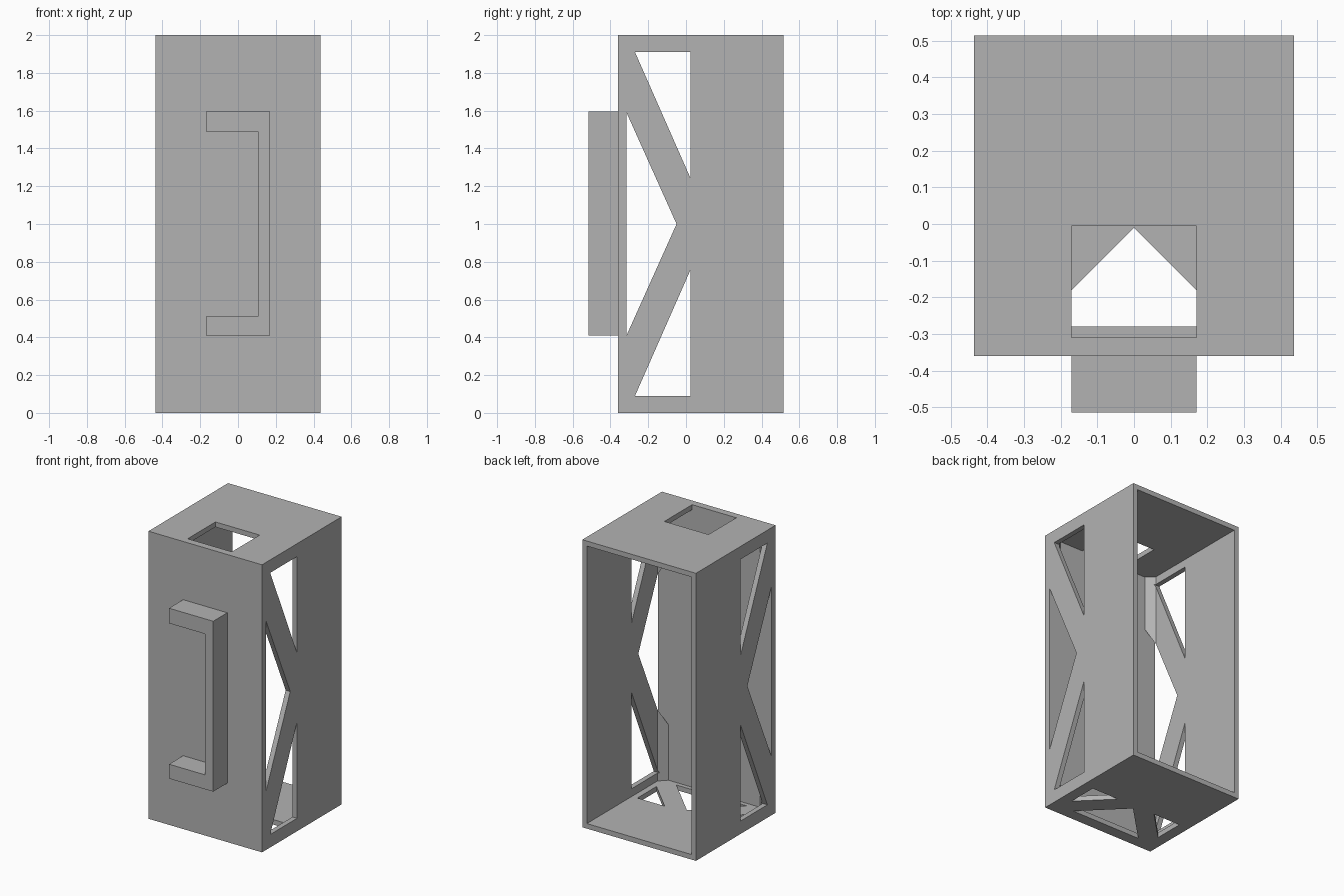
import bpy
import bmesh
from mathutils import Vector

old = bpy.data.objects.get("Cube")
if old:
    bpy.data.objects.remove(old, do_unlink=True)

grey = bpy.data.materials.new("plain grey")
grey.use_nodes = True
colour = (0.45, 0.45, 0.45, 1)
grey.diffuse_color = colour
grey.node_tree.nodes["Principled BSDF"].inputs["Base Color"].default_value = colour


def prism(name, outline, axis, start, end):
    """Extrude a 2D outline along an axis; outline uses the other two axes in order."""
    def place(a, b):
        coords = [a, b]
        coords.insert(axis, start)
        return coords
    bm = bmesh.new()
    face = bm.faces.new([bm.verts.new(place(a, b)) for a, b in outline])
    step = Vector((0, 0, 0))
    step[axis] = end - start
    grown = bmesh.ops.extrude_face_region(bm, geom=[face])["geom"]
    bmesh.ops.translate(bm, vec=step, verts=[v for v in grown if isinstance(v, bmesh.types.BMVert)])
    bmesh.ops.recalc_face_normals(bm, faces=bm.faces)
    mesh = bpy.data.meshes.new(name)
    bm.to_mesh(mesh)
    bm.free()
    mesh.materials.append(grey)
    obj = bpy.data.objects.new(name, mesh)
    bpy.context.collection.objects.link(obj)
    return obj


def rectangle(a0, a1, b0, b1):
    return [(a0, b0), (a1, b0), (a1, b1), (a0, b1)]


def carve(target, cutter):
    cutter.hide_render = True
    cutter.hide_set(True)
    cutter.display_type = 'WIRE'
    mod = target.modifiers.new(cutter.name, 'BOOLEAN')
    mod.operation = 'DIFFERENCE'
    mod.solver = 'EXACT'
    mod.object = cutter


# Outer sizes
half, front, back, height = 0.437, -0.36, 0.515, 2.0
wall, bevel = 0.035, 0.05
inner, inner_front = half - wall, -0.31

# Box body, open at the back, with chamfered inner front corners
body = prism("box_body", rectangle(-half, half, front, back), 2, 0, height)
cavity = [(inner, back + 0.1), (-inner, back + 0.1), (-inner, inner_front + bevel),
          (-inner + bevel, inner_front), (inner - bevel, inner_front), (inner, inner_front + bevel)]
carve(body, prism("cavity_cutter", cavity, 2, wall, height - wall))

# Triangular side openings, through both side walls
lower = [(-0.27, 0.09), (0.025, 0.09), (0.025, 0.76)]
upper = [(y, height - z) for y, z in lower]
middle = [(-0.315, 0.41), (-0.05, 1.0), (-0.315, 1.59)]
for name, outline in (("lower", lower), ("middle", middle), ("upper", upper)):
    carve(body, prism(name + "_side_cutter", outline, 0, -0.6, 0.6))

# Triangular floor openings in the same braced pattern
corner = [(0.36, 0.02), (0.15, 0.02), (0.36, -0.19)]
carve(body, prism("floor_middle_cutter", [(-0.27, -0.28), (0.27, -0.28), (0, -0.01)], 2, -0.1, 0.06))
for name, side in (("left", 1), ("right", -1)):
    carve(body, prism("floor_" + name + "_cutter", [(side * x, y) for x, y in corner], 2, -0.1, 0.06))

# Square opening in the top
carve(body, prism("top_cutter", rectangle(-0.17, 0.17, -0.31, -0.005), 2, 1.94, 2.1))

# Raised bracket on the front, open towards the right
bracket = [(-0.17, 0.41), (0.17, 0.41), (0.17, 1.595), (-0.17, 1.595),
           (-0.17, 1.49), (0.107, 1.49), (0.107, 0.51), (-0.17, 0.51)]
prism("front_bracket", bracket, 1, -0.515, front)
